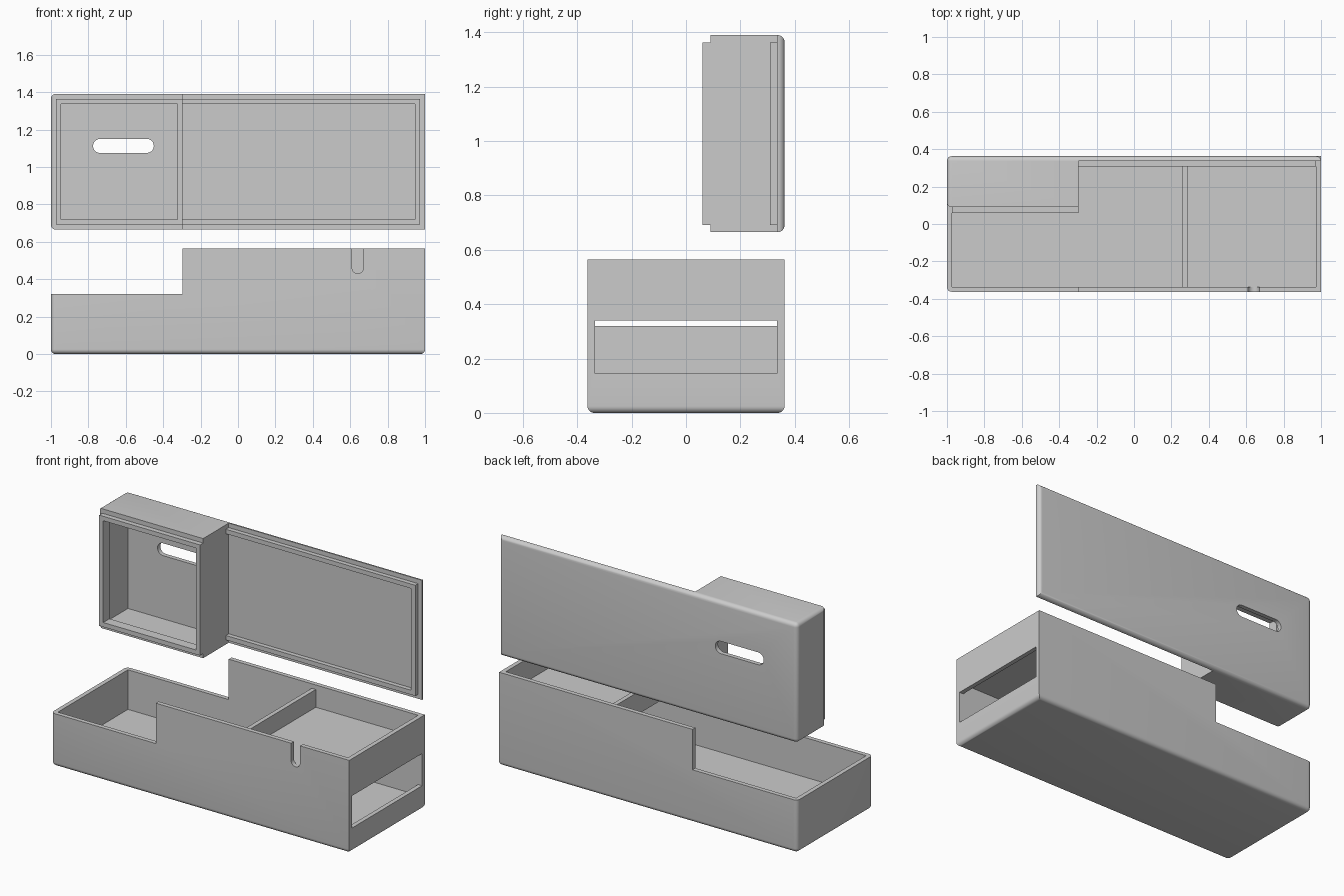
import bpy, bmesh, math
from mathutils import Vector

if "Cube" in bpy.data.objects:
    bpy.data.objects.remove(bpy.data.objects["Cube"])

W = 0.027            # wall thickness
Y = 0.3625           # half depth
H, HL = 0.565, 0.32  # full height and low-end height
XS = -0.297          # position of the step
Z0, Z1 = 0.665, 1.39 # lid extents while standing on edge


def block(name, lo, hi, rounded=None, r=0.025):
    """Box from two corners; rounded(a, b) picks the edges to fillet."""
    bm = bmesh.new()
    bmesh.ops.create_cube(bm, size=1)
    for v in bm.verts:
        v.co = Vector([lo[i] if v.co[i] < 0 else hi[i] for i in range(3)])
    if rounded:
        edges = [e for e in bm.edges if rounded(e.verts[0].co, e.verts[1].co)]
        bmesh.ops.bevel(bm, geom=edges, offset=r, segments=6, profile=0.5,
                        affect='EDGES')
    return make(name, bm)


def capsule(name, x0, x1, z0, z1, y0, y1):
    """Round-ended slot running along the longer direction, extruded in y."""
    bm = bmesh.new()
    r = min(x1 - x0, z1 - z0) / 2
    ring = []
    wide = x1 - x0 > z1 - z0
    for end in (0, 1):
        for i in range(13):
            a = math.pi * (i / 12 + end) + (-math.pi / 2 if wide else 0)
            cx = (x0 + r if end else x1 - r)
            cz = (z0 + r if end else z1 - r)
            ring.append(bm.verts.new((cx + r * math.cos(a), y0, cz + r * math.sin(a))))
    face = bm.faces.new(ring)
    out = bmesh.ops.extrude_face_region(bm, geom=[face])
    bmesh.ops.translate(bm, vec=(0, y1 - y0, 0),
                        verts=[g for g in out['geom'] if isinstance(g, bmesh.types.BMVert)])
    return make(name, bm)


def make(name, bm):
    bmesh.ops.recalc_face_normals(bm, faces=bm.faces)
    me = bpy.data.meshes.new(name)
    bm.to_mesh(me)
    bm.free()
    ob = bpy.data.objects.new(name, me)
    bpy.context.collection.objects.link(ob)
    return ob


def combine(ob, other, op='DIFFERENCE'):
    """Apply a boolean and remove the second object."""
    bpy.context.view_layer.objects.active = ob
    m = ob.modifiers.new("bool", 'BOOLEAN')
    m.operation, m.object, m.solver = op, other, 'EXACT'
    bpy.ops.object.modifier_apply(modifier=m.name)
    bpy.data.objects.remove(other)


def smooth(ob):
    bpy.ops.object.select_all(action='DESELECT')
    ob.select_set(True)
    bpy.context.view_layer.objects.active = ob
    bpy.ops.object.shade_smooth_by_angle(angle=math.radians(30))


# Case: filleted tray with a low left end, end slot and cable notch
case = block("case", (-1, -Y, 0), (1, Y, H),
             lambda a, b: max(a.z, b.z) < 0.01 or max(a.x, b.x) < -0.99)
combine(case, block("cut", (-1 + W, -Y + W, 0.08), (1 - W, Y - W, 1)))
combine(case, block("cut", (-2, -1, HL), (XS, 1, 1)))
combine(case, block("cut", (0.95, -Y + W, 0.145), (1.1, Y - W, 0.34)))
combine(case, capsule("cut", 0.61, 0.67, 0.43, 0.8, -0.5, -Y + W + 0.005))
smooth(case)

# Raised shelf and divider inside the case
shelf = block("shelf", (0.287, -Y + W, 0.403), (1 - W, Y - W, 0.43))
divider = block("divider", (0.26, -Y + W, 0.403), (0.287, Y - W, H - W))

# Lid: thin plate with a deep hollow box at the left end
lid = block("lid", (-1, 0.09, Z0), (1, Y, Z1),
            lambda a, b: min(a.y, b.y) > Y - 0.01 or max(a.x, b.x) < -0.99)
combine(lid, block("cut", (XS, -1, 0), (2, Y - W, 2)))
combine(lid, block("cut", (-1 + W, -1, Z0 + W), (XS - W, Y - W, Z1 - W)))

# Locating lip on the rim of the box end
lip = block("box_lip", (-1 + W, 0.06, Z0 + W), (XS, 0.12, Z1 - W))
combine(lip, block("cut", (-1 + 2 * W, -1, Z0 + 2 * W), (XS - W, 1, Z1 - 2 * W)))
combine(lid, lip, 'UNION')

# Locating lip on the inside of the plate
lip = block("plate_lip", (XS, Y - 2 * W, Z0 + W), (1 - W, Y - W, Z1 - W))
combine(lip, block("cut", (XS - 0.1, -1, Z0 + 2 * W), (1 - 2 * W, 1, Z1 - 2 * W)))
combine(lid, lip, 'UNION')

# Oval opening through the lid
combine(lid, capsule("cut", -0.775, -0.45, 1.075, 1.15, 0.3, 0.5))
smooth(lid)
